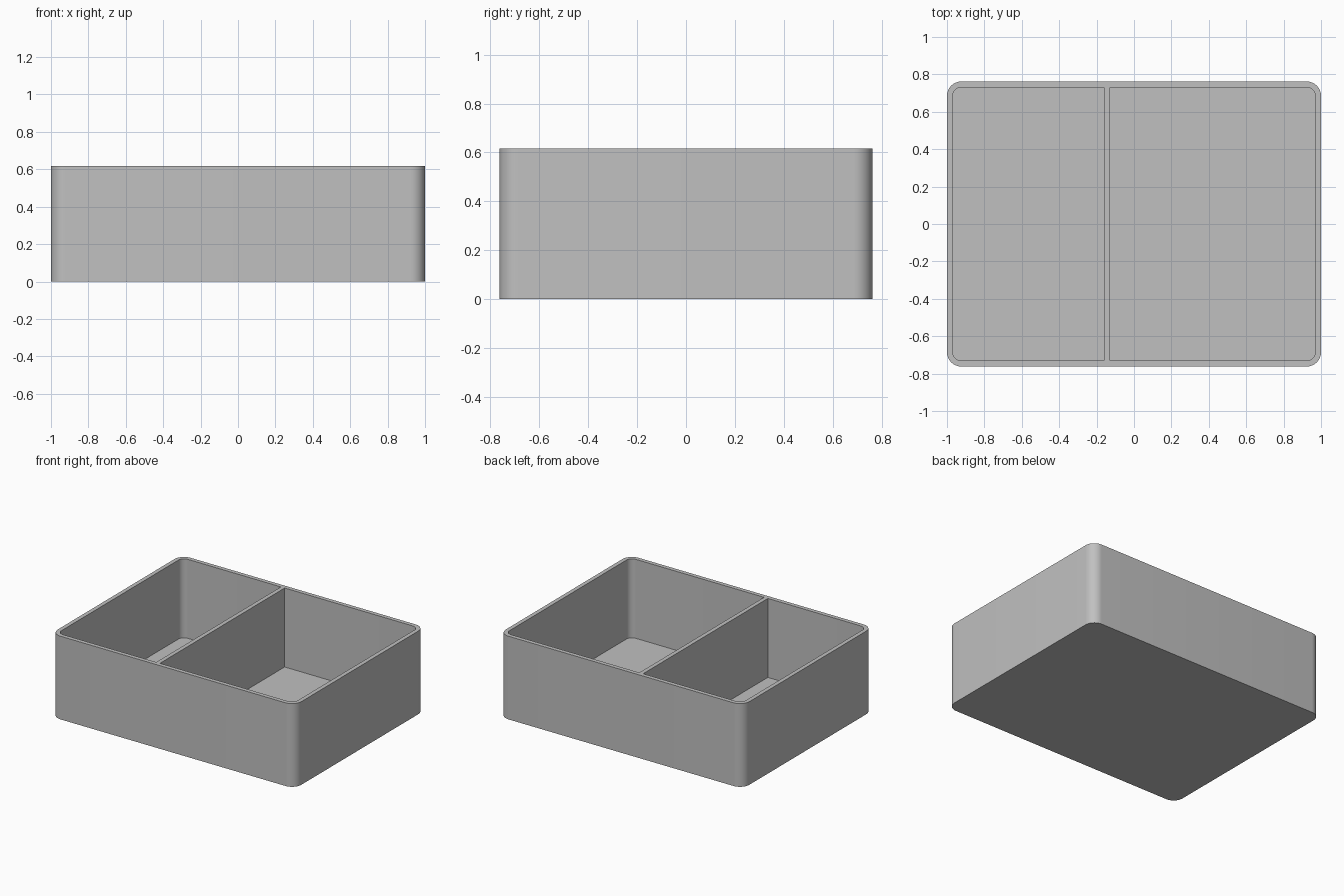
import bpy, bmesh, math

cube = bpy.data.objects.get("Cube")
if cube:
    bpy.data.objects.remove(cube, do_unlink=True)

WALL, HEIGHT, FLOOR = 0.031, 0.617, 0.031
HALF_X, HALF_Y = 1.0, 0.762
OUTER_R, INNER_R = 0.077, 0.046
DIVIDER = (-0.16, -0.129)
STEPS = 12

grey = bpy.data.materials.new("grey plastic")
grey.use_nodes = True
colour = (0.53, 0.53, 0.53, 1)
grey.diffuse_color = colour
grey.node_tree.nodes["Principled BSDF"].inputs["Base Color"].default_value = colour


def outline(x0, x1, y, r_left, r_right):
    """Counter-clockwise rectangle with its own corner radius on each side."""
    points = []
    corners = [(x1, 1, 1, r_right), (x0, -1, 1, r_left),
               (x0, -1, -1, r_left), (x1, 1, -1, r_right)]
    for i, (x, sx, sy, r) in enumerate(corners):
        if not r:
            points.append((x, sy * y))
            continue
        for k in range(STEPS + 1):
            a = math.pi / 2 * (i + k / STEPS)
            points.append((x - sx * r + r * math.cos(a),
                           sy * (y - r) + r * math.sin(a)))
    return points


def prism_side(bm, points, z_cap):
    """Walls from the rim to a cap; returns the edges at the rim."""
    top = [bm.verts.new((x, y, HEIGHT)) for x, y in points]
    cap = [bm.verts.new((x, y, z_cap)) for x, y in points]
    n = len(points)
    for i in range(n):
        j = (i + 1) % n
        bm.faces.new((cap[i], cap[j], top[j], top[i]))
    bm.faces.new(cap)
    return [bm.edges.get((top[i], top[(i + 1) % n])) for i in range(n)]


bm = bmesh.new()
ix, iy = HALF_X - WALL, HALF_Y - WALL

# Outer body with rounded corners and flat base
rim = prism_side(bm, outline(-HALF_X, HALF_X, HALF_Y, OUTER_R, OUTER_R), 0)
# Two compartments, square where they meet the divider
rim += prism_side(bm, outline(-ix, DIVIDER[0], iy, INNER_R, 0), FLOOR)
rim += prism_side(bm, outline(DIVIDER[1], ix, iy, 0, INNER_R), FLOOR)
# Flat rim joining the walls and the divider
bmesh.ops.triangle_fill(bm, edges=rim, use_beauty=True, normal=(0, 0, 1))
bmesh.ops.recalc_face_normals(bm, faces=bm.faces)

mesh = bpy.data.meshes.new("divided_tray")
bm.to_mesh(mesh)
bm.free()
mesh.materials.append(grey)
tray = bpy.data.objects.new("divided_tray", mesh)
bpy.context.collection.objects.link(tray)

# Smooth corners, sharp rims
bpy.ops.object.select_all(action="DESELECT")
tray.select_set(True)
bpy.context.view_layer.objects.active = tray
bpy.ops.object.shade_smooth_by_angle(angle=math.radians(30))
